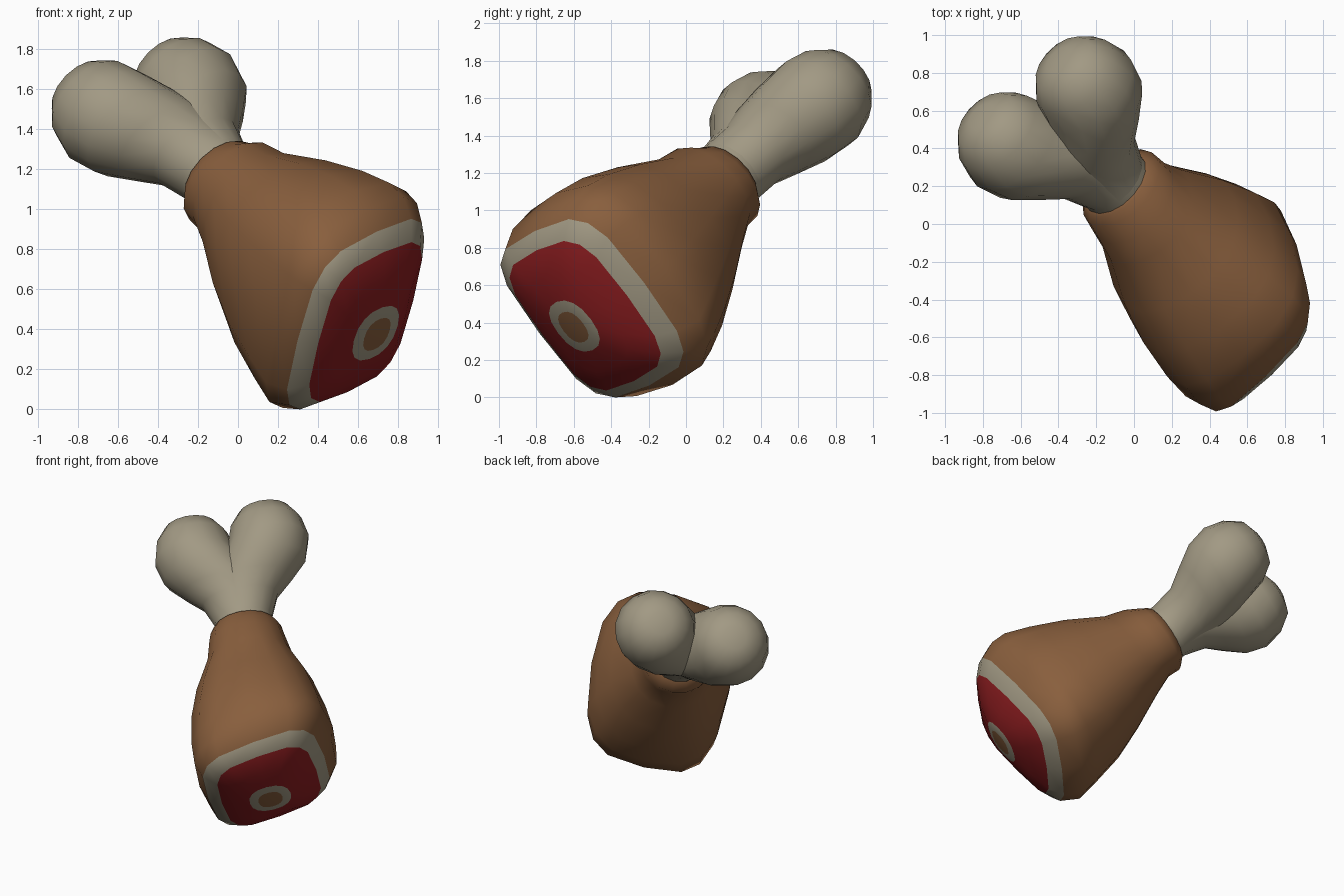
import bpy, bmesh, math
from mathutils import Vector

if "Cube" in bpy.data.objects:
    bpy.data.objects.remove(bpy.data.objects["Cube"], do_unlink=True)

# Leg frame: AXIS runs from bone to cut face, SIDE spans the two knuckles
AXIS = Vector((1, -1, -1)).normalized()
SIDE = Vector((0.79, 0.57, 0.22)).normalized()
RISE = AXIS.cross(SIDE)
CENTRE = SIDE * 0.32 + RISE * 0.78
SEGMENTS = 16


def material(name, colour):
    mat = bpy.data.materials.new(name)
    mat.use_nodes = True
    mat.diffuse_color = (*colour, 1)
    mat.node_tree.nodes["Principled BSDF"].inputs["Base Color"].default_value = (*colour, 1)
    return mat


SKIN = material("roast_brown", (0.25, 0.114, 0.047))
BONE = material("bone_cream", (0.36, 0.32, 0.23))
RED = material("meat_red", (0.255, 0.012, 0.014))


def power(value, exponent):
    return math.copysign(abs(value) ** exponent, value)


def loft(name, rings, mats, band_colour):
    """Skin rounded-box rings (t, half_side, half_rise, squareness, side, rise, tilt)."""
    bm = bmesh.new()
    loops = []
    for t, a, b, n, cu, cv, tilt in rings:
        loop = []
        for i in range(SEGMENTS):
            ang = math.tau * i / SEGMENTS
            u = cu + a * power(math.cos(ang), 2 / n)
            v = cv + b * power(math.sin(ang), 2 / n)
            loop.append(bm.verts.new(CENTRE + AXIS * (t + tilt * u) + SIDE * u + RISE * v))
        loops.append(loop)
    for band, (low, high) in enumerate(zip(loops, loops[1:])):
        for i in range(SEGMENTS):
            j = (i + 1) % SEGMENTS
            face = bm.faces.new((low[i], low[j], high[j], high[i]))
            face.material_index = band_colour(band)
    bm.faces.new(loops[0]).material_index = band_colour(0)
    bm.faces.new(loops[-1]).material_index = band_colour(len(rings) - 1)
    bmesh.ops.recalc_face_normals(bm, faces=bm.faces)
    mesh = bpy.data.meshes.new(name)
    bm.to_mesh(mesh)
    bm.free()
    for mat in mats:
        mesh.materials.append(mat)
    obj = bpy.data.objects.new(name, mesh)
    bpy.context.collection.objects.link(obj)
    bpy.ops.object.select_all(action="DESELECT")
    obj.select_set(True)
    bpy.context.view_layer.objects.active = obj
    bpy.ops.object.shade_smooth_by_angle(angle=math.radians(60))
    return obj


# Meat: collar, swelling thigh, fat rim, domed red cut, bone ring and marrow
meat_rings = [
    (-0.90, 0.18, 0.18, 2, 0, -0.01, 0),
    (-0.88, 0.212, 0.212, 2, 0, -0.01, 0),
    (-0.83, 0.25, 0.25, 2, 0, -0.025, 0),
    (-0.74, 0.265, 0.285, 2, 0, 0.01, 0),
    (-0.60, 0.295, 0.33, 2.2, 0, -0.005, 0),
    (-0.35, 0.405, 0.455, 2.3, 0, 0, 0),
    (-0.12, 0.465, 0.55, 2.5, 0, 0, 0),
    (0.08, 0.49, 0.595, 2.8, 0, 0, -0.08),
    (0.21, 0.475, 0.595, 3.3, -0.01, -0.015, -0.15),
    (0.325, 0.42, 0.525, 3.8, -0.02, 0, -0.17),
    (0.40, 0.34, 0.445, 3.8, -0.01, 0, -0.16),
    (0.46, 0.23, 0.31, 3, -0.01, 0, -0.12),
    (0.495, 0.145, 0.165, 2.3, -0.015, 0, -0.06),
    (0.505, 0.085, 0.10, 2.3, -0.015, 0, -0.06),
]
FAT_BAND, RED_BANDS, RING_BAND = 9, (10, 11), 12


def meat_colour(band):
    if band in RED_BANDS:
        return 2
    return 1 if band in (FAT_BAND, RING_BAND) else 0


parts = [loft("meat", meat_rings, (SKIN, BONE, RED), meat_colour)]

# Bone: two mirrored knuckles sharing one shaft; (t, side offset, half_side, half_rise)
knuckle = [(-0.70, 0, 0.19, 0.19), (-0.92, 0, 0.2, 0.2),
           (-1.08, 0.03, 0.235, 0.2), (-1.20, 0.1, 0.285, 0.235),
           (-1.33, 0.195, 0.305, 0.27), (-1.48, 0.255, 0.285, 0.285),
           (-1.62, 0.26, 0.25, 0.25), (-1.72, 0.26, 0.18, 0.18),
           (-1.76, 0.26, 0.08, 0.08)]
for label, sign in (("right", -1), ("left", 1)):
    rings = [(t, a, b, 2, sign * u, -0.01, 0) for t, u, a, b in knuckle]
    parts.append(loft(label + "_bone_knuckle", rings, (BONE,), lambda band: 0))

# Centre the model and stand it on the ground
points = [v.co for part in parts for v in part.data.vertices]
low = [min(p[k] for p in points) for k in range(3)]
high = [max(p[k] for p in points) for k in range(3)]
shift = Vector((-(low[0] + high[0]) / 2, -(low[1] + high[1]) / 2, -low[2]))
for part in parts:
    for vert in part.data.vertices:
        vert.co += shift
